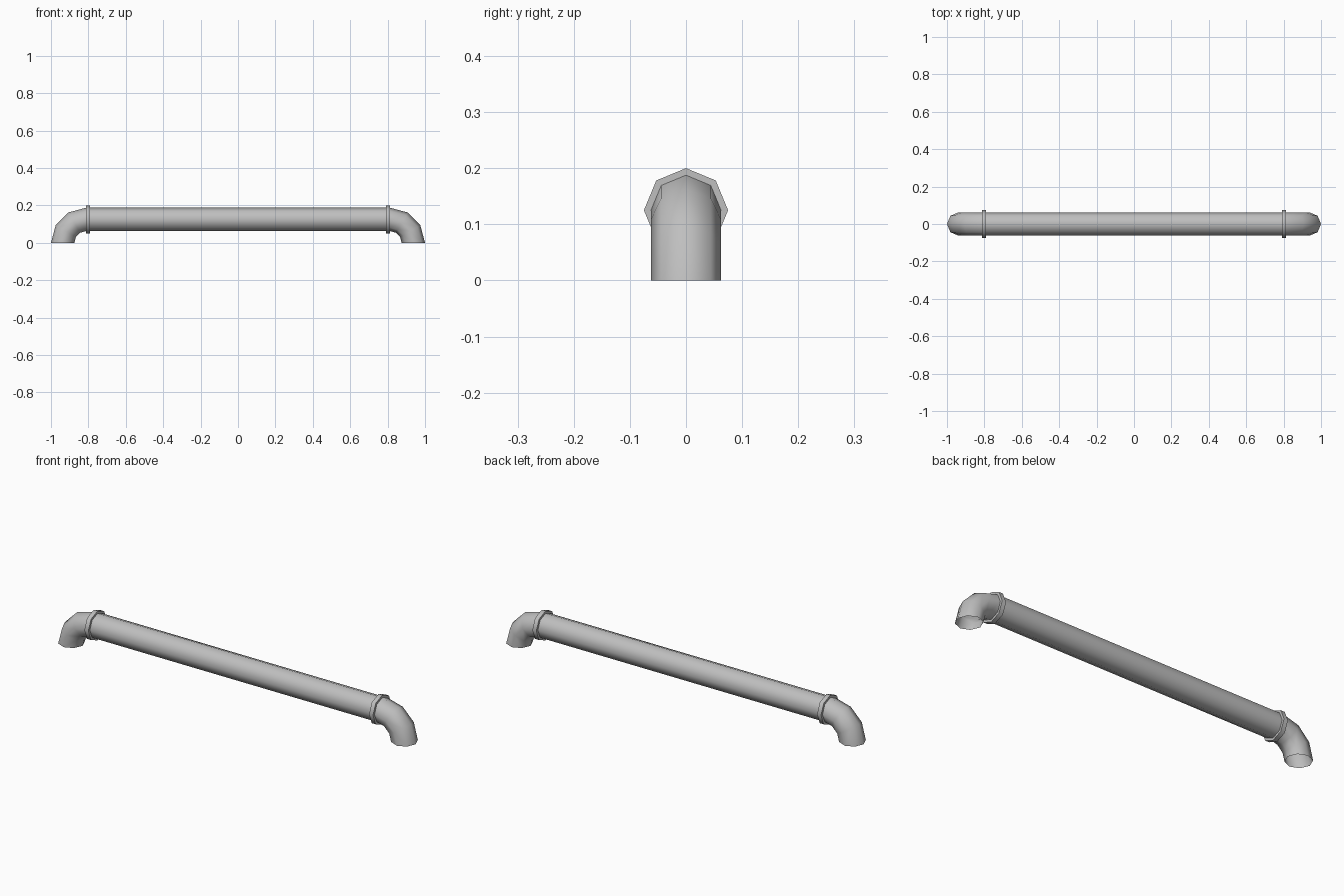
import bpy, bmesh
from math import cos, sin, pi, radians
from mathutils import Vector

cube = bpy.data.objects.get("Cube")
if cube:
    bpy.data.objects.remove(cube, do_unlink=True)

SIDES = 8
PIPE_R = 0.0625
FLANGE_R = 0.075
BEND_R = 0.125       # bend radius, also the height of the bar's axis
BAR_END = 0.8125     # where the straight bar meets the elbows
FLANGE_W = 0.022

metal = bpy.data.materials.new("grey metal")
metal.use_nodes = True
grey = (0.52, 0.52, 0.52, 1)
metal.diffuse_color = grey
metal.node_tree.nodes["Principled BSDF"].inputs["Base Color"].default_value = grey


def loft(name, rings, mirrored=False):
    """Skin open tube through (centre, up direction, radius) rings."""
    bm = bmesh.new()
    side = Vector((0, 1, 0))
    loops = []
    for centre, up, r in rings:
        angles = [2 * pi * i / SIDES for i in range(SIDES)]
        loops.append([bm.verts.new(centre + r * (cos(a) * side + sin(a) * up))
                      for a in angles])
    for a, b in zip(loops, loops[1:]):
        for i in range(SIDES):
            j = (i + 1) % SIDES
            bm.faces.new((a[i], a[j], b[j], b[i]))
    mesh = bpy.data.meshes.new(name)
    bm.to_mesh(mesh)
    bm.free()
    mesh.materials.append(metal)
    obj = bpy.data.objects.new(name, mesh)
    bpy.context.collection.objects.link(obj)
    bpy.ops.object.select_all(action='DESELECT')
    obj.select_set(True)
    bpy.context.view_layer.objects.active = obj
    bpy.ops.object.shade_smooth_by_angle(angle=radians(60))
    if mirrored:
        mod = obj.modifiers.new("Mirror", 'MIRROR')
        mod.use_mirror_merge = False
    return obj


UP = Vector((0, 0, 1))


def on_axis(x, r):
    return Vector((x, 0, BEND_R)), UP, r


# Straight bar
loft("straight_pipe", [on_axis(-BAR_END, PIPE_R), on_axis(BAR_END, PIPE_R)])

# Elbows turning down to the floor, open at the bottom
bend = []
for step in range(4):
    t = step * pi / 6
    out = Vector((-cos(t), 0, sin(t)))
    bend.append((Vector((-BAR_END, 0, 0)) + BEND_R * out, out, PIPE_R))
loft("elbows", bend, mirrored=True)

# Collars covering the joints
x0, x1 = -BAR_END, -BAR_END + FLANGE_W
loft("flanges", [on_axis(x0, PIPE_R), on_axis(x0, FLANGE_R),
                 on_axis(x1, FLANGE_R), on_axis(x1, PIPE_R)], mirrored=True)
